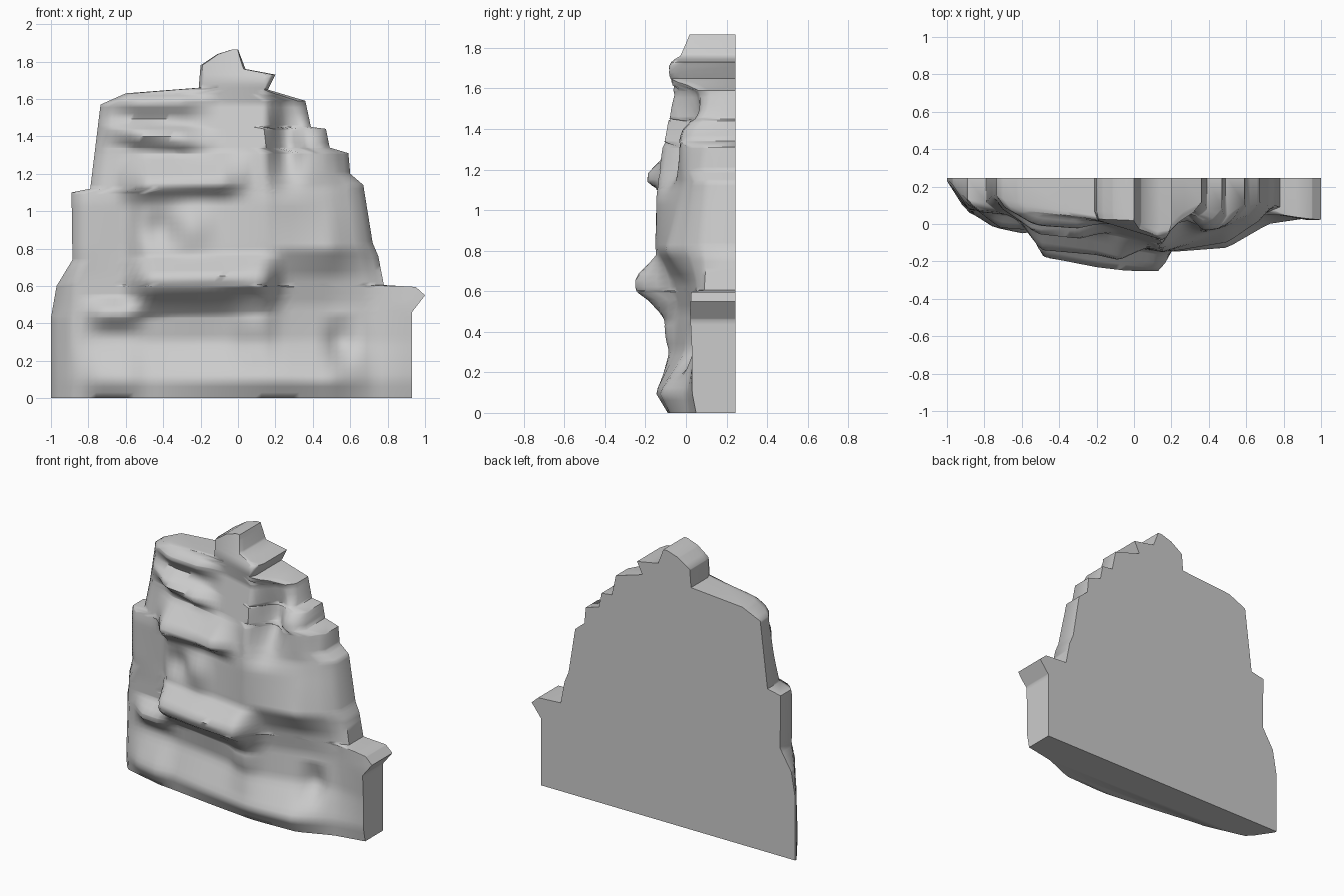
import bpy, bmesh, math

BACK = 0.245
COLS = 48

# stepped outline of the cliff: (z, x) up each side
LEFT = [(0, -1), (.43, -1), (.6, -.97), (.74, -.885), (1.1, -.89), (1.12, -.79),
        (1.57, -.735), (1.63, -.6), (1.66, -.21), (1.78, -.2), (1.84, -.11), (1.865, -.03)]
RIGHT = [(0, .93), (.46, .93), (.55, 1.0), (.595, .95), (.605, .78), (.76, .75), (.83, .72),
         (1.14, .67), (1.2, .6), (1.31, .59), (1.34, .49), (1.44, .47), (1.45, .39),
         (1.59, .36), (1.65, .16), (1.73, .2), (1.76, .04), (1.865, 0)]

# broad depth of the front face: one row per height, one value per x
XS = [-1, -.88, -.6, -.5, -.2, .15, .25, .5, .72, .93]
DEPTH = [
    (0.00, [.19, .07, .00, -.01, -.05, -.09, -.09, -.08, .01, .05]),
    (0.10, [.19, .06, .00, -.03, -.09, -.15, -.15, -.13, .00, .03]),
    (0.30, [.20, .07, .05, .05, .01, -.06, -.05, .01, .05, .03]),
    (0.50, [.20, .08, .05, .02, -.03, -.08, -.04, .03, .06, .02]),
    (0.65, [.20, .08, .05, -.06, -.11, -.14, -.07, .00, .06, .03]),
    (0.80, [.20, .07, .05, -.06, -.10, -.15, -.14, -.10, .05, .10]),
    (1.05, [.20, .07, .04, -.05, -.07, -.15, -.12, -.03, .09, .15]),
    (1.30, [.20, .13, .06, .01, -.03, -.12, .00, .03, .12, .20]),
    (1.57, [.20, .16, .08, .05, .03, -.06, .05, .12, .18, .20]),
    (1.70, [.20, .15, .10, .08, .02, -.09, -.03, .15, .20, .20]),
    (1.865, [.20, .15, .10, .08, .04, .00, .05, .15, .20, .20])]

# rock ledges (negative) and hollows (positive):
# x0, x1, side fade, z, reach down, reach up, amount, slant of the ledge
LEDGES = [(-.48, .12, .12, .62, .18, .15, -.13, .03), (-.5, -.08, .16, 1.15, .1, .16, -.11, .04),
          (-.55, -.3, .2, 1.4, .08, .08, -.08, -.12), (-.55, -.3, .2, 1.58, .08, .06, -.06, 0),
          (-.72, -.6, .12, .45, .1, .1, -.08, 0), (-.75, -.6, .12, .1, .1, .2, -.05, 0),
          (-.26, -.22, .12, .92, .18, .16, -.04, 0), (-.45, -.4, .1, .9, .12, .12, .04, 0),
          (.22, .28, .08, 1.42, .35, .15, .05, 0), (.38, .46, .1, 1.38, .25, .1, -.06, 0),
          (.52, .58, .06, .3, .15, .15, .05, 0), (.05, .12, .1, .4, .25, .15, -.04, 0)]


def lerp_at(points, t):
    for (a, va), (b, vb) in zip(points, points[1:]):
        if t <= b:
            return va + (vb - va) * max(0, (t - a) / (b - a))
    return points[-1][1]


def front_y(x, z):
    y = lerp_at([(h, lerp_at(list(zip(XS, row)), x)) for h, row in DEPTH], z)
    for x0, x1, fade, zc, down, up, amount, slant in LEDGES:
        out = max(x0 - x, x - x1, 0) / fade
        dz = z - zc - slant * (x - (x0 + x1) / 2)
        off = dz / up if dz > 0 else -dz / down
        if out < 1 and off < 1:
            y += amount * (1 - out) * min(1, 1.2 * (1 - off))
    return max(-.25, min(.22, y))


# row heights: every outline corner plus regular steps
heights = {round(z, 3) for z, _ in LEFT + RIGHT} | {round(i * .0311, 3) for i in range(60)}
heights = sorted(heights)

# each row runs back edge, front face, back edge
bm = bmesh.new()
rows = []
for z in heights:
    xl, xr = lerp_at(LEFT, z), lerp_at(RIGHT, z)
    row = [bm.verts.new((xl, BACK, z))]
    for i in range(COLS + 1):
        x = xl + (xr - xl) * i / COLS
        edge = min(i, COLS - i)
        rounding = .04 * max(0, 1 - edge / 2) if x < .78 else 0
        row.append(bm.verts.new((x, min(.23, front_y(x, z) + rounding), z)))
    row.append(bm.verts.new((xr, BACK, z)))
    rows.append(row)

# skin the front, sides and back, then close bottom and top
for a, b in zip(rows, rows[1:]):
    n = len(a)
    for i in range(n):
        j = (i + 1) % n
        bm.faces.new((a[i], a[j], b[j], b[i]))
bm.faces.new(rows[0])
bm.faces.new(rows[-1])
bmesh.ops.recalc_face_normals(bm, faces=bm.faces)

mesh = bpy.data.meshes.new("rock_cliff")
bm.to_mesh(mesh)
bm.free()
cliff = bpy.data.objects.new("rock_cliff", mesh)
bpy.context.collection.objects.link(cliff)
bpy.context.view_layer.objects.active = cliff
cliff.select_set(True)
bpy.ops.object.shade_smooth_by_angle(angle=math.radians(60))
